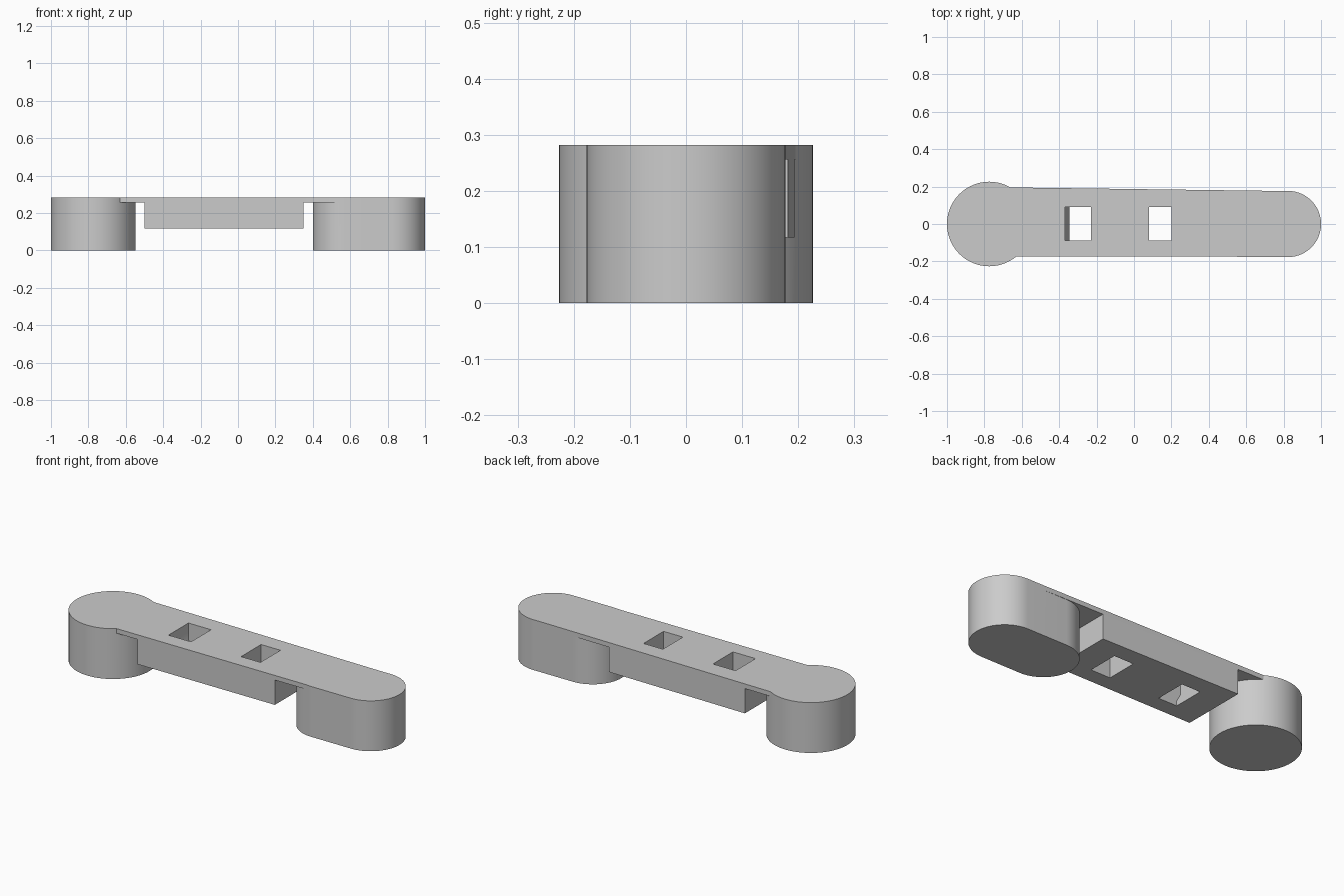
import bpy, bmesh, math
from mathutils import Vector

if "Cube" in bpy.data.objects:
    bpy.data.objects.remove(bpy.data.objects["Cube"], do_unlink=True)

TOP, PLATE_Z, BLOCK_Z = 0.282, 0.256, 0.117
FRONT_Y = -0.174
BIG_R, SMALL_R = 0.226, 0.177
BIG_X, SMALL_X, INNER_X = -1 + BIG_R, 1 - SMALL_R, 0.4 + SMALL_R

grey = bpy.data.materials.new("plain grey")
grey.use_nodes = True
colour = (0.6, 0.6, 0.6, 1)
grey.diffuse_color = colour
grey.node_tree.nodes["Principled BSDF"].inputs["Base Color"].default_value = colour


def prism(name, points, offset):
    """Extrude a closed outline of 3D points by an offset."""
    bm = bmesh.new()
    face = bm.faces.new([bm.verts.new(p) for p in points])
    moved = bmesh.ops.extrude_face_region(bm, geom=[face])["geom"]
    bmesh.ops.translate(bm, vec=Vector(offset),
                        verts=[v for v in moved if isinstance(v, bmesh.types.BMVert)])
    bmesh.ops.recalc_face_normals(bm, faces=bm.faces)
    mesh = bpy.data.meshes.new(name)
    bm.to_mesh(mesh)
    bm.free()
    mesh.materials.append(grey)
    obj = bpy.data.objects.new(name, mesh)
    bpy.context.collection.objects.link(obj)
    return obj


def upright(name, outline, low, high):
    return prism(name, [(x, y, low) for x, y in outline], (0, 0, high - low))


def arc(cx, radius, start, end, steps):
    angles = [math.radians(start + (end - start) * i / steps) for i in range(steps + 1)]
    return [(cx + radius * math.cos(a), radius * math.sin(a)) for a in angles]


def back_y(x):
    """The back edge tapers slightly towards the small end."""
    return 0.195 + (0.176 - 0.195) * (x + 0.63) / 1.45


def bar(name, x1, x2, low):
    outline = [(x1, FRONT_Y), (x2, FRONT_Y), (x2, back_y(x2)), (x1, back_y(x1))]
    return upright(name, outline, low, TOP)


def combine(target, other, operation):
    mod = target.modifiers.new(operation, "BOOLEAN")
    mod.operation, mod.object, mod.solver = operation, other, "EXACT"
    bpy.ops.object.select_all(action="DESELECT")
    bpy.context.view_layer.objects.active = target
    target.select_set(True)
    bpy.ops.object.modifier_apply(modifier=mod.name)
    bpy.data.objects.remove(other, do_unlink=True)


# Round end, rounded oblong end, thin top plate and hanging middle block
body = upright("latch_arm", arc(BIG_X, BIG_R, 0, 360, 96)[:-1], 0, TOP)
oblong = arc(SMALL_X, SMALL_R, -90, 90, 48) + arc(INNER_X, SMALL_R, 90, 270, 48)
combine(body, upright("oblong_end", oblong, 0, TOP), "UNION")
combine(body, bar("top_plate", BIG_X, SMALL_X, PLATE_Z), "UNION")
combine(body, bar("middle_block", -0.5, 0.35, BLOCK_Z), "UNION")

# Two through slots, the first with a sloped lip low on one wall
lipped = [(-0.37, 0.4), (-0.37, 0.19), (-0.345, 0.145), (-0.345, 0.05), (-0.23, 0.05), (-0.23, 0.4)]
plain = [(0.08, 0.4), (0.08, 0.05), (0.2, 0.05), (0.2, 0.4)]
for profile in (lipped, plain):
    slot = prism("slot_cutter", [(x, -0.087, z) for x, z in profile], (0, 0.177, 0))
    combine(body, slot, "DIFFERENCE")

bpy.ops.object.shade_smooth_by_angle(angle=math.radians(30))
